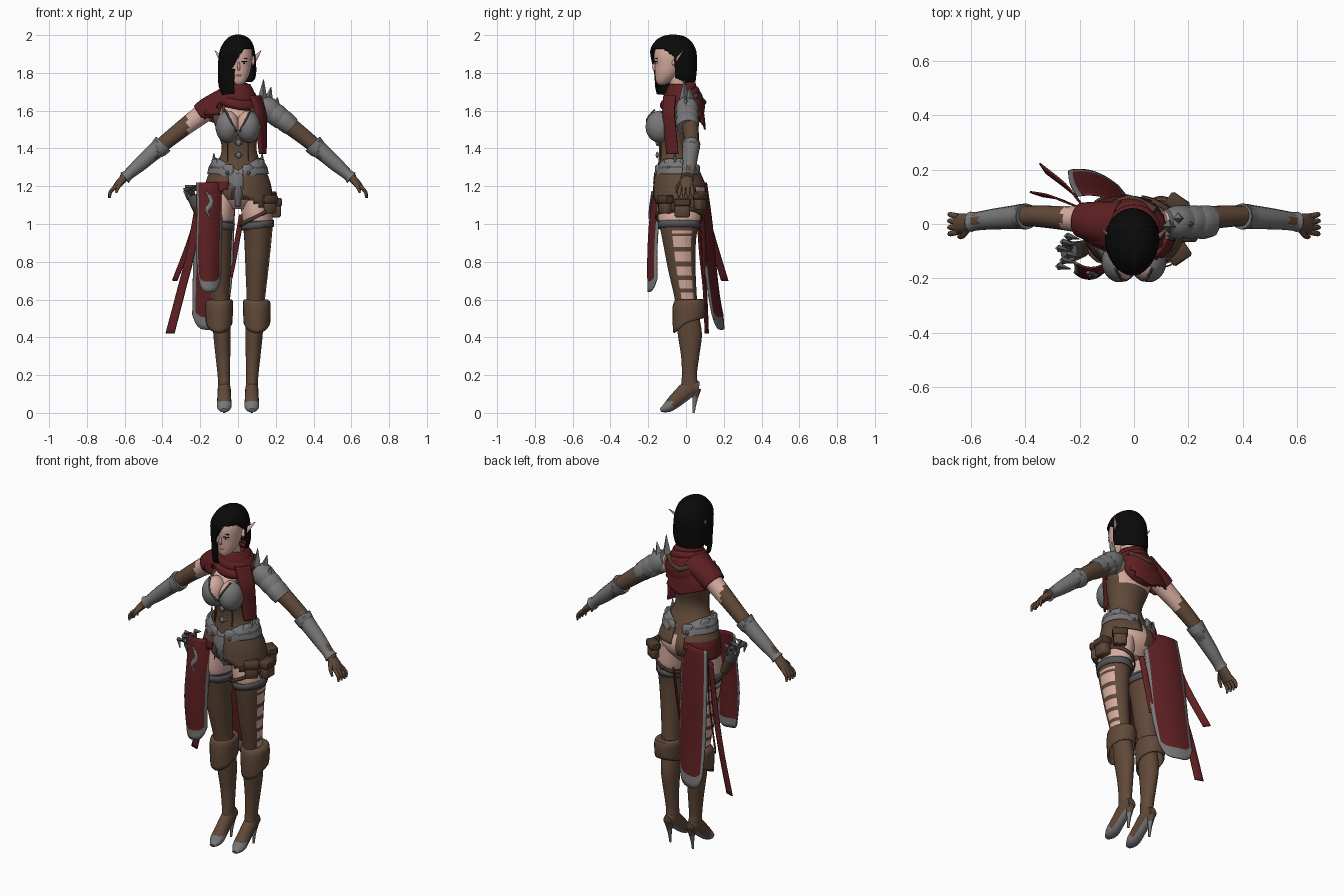
import bpy, bmesh, math
from mathutils import Vector as V

if "Cube" in bpy.data.objects:
    bpy.data.objects.remove(bpy.data.objects["Cube"])

COLOURS = {"skin": (.67, .41, .345), "hair": (.003, .003, .003), "red": (.112, .014, .016),
           "steel": (.19, .185, .185), "leather": (.118, .067, .041), "dark_leather": (.075, .042, .024),
           "dark_steel": (.09, .09, .095), "lips": (.3, .1, .09), "eye_white": (.6, .6, .6)}
MATS = {}
for key, rgb in COLOURS.items():
    m = MATS[key] = bpy.data.materials.new(key)
    m.use_nodes = True
    m.diffuse_color = (*rgb, 1)
    m.node_tree.nodes["Principled BSDF"].inputs["Base Color"].default_value = (*rgb, 1)
    m.node_tree.nodes["Principled BSDF"].inputs["Roughness"].default_value = .8


def finish(name, bm, mat, rule=None, keep=None, thick=0):
    """Trim faces, colour them by a rule, and make the object."""
    bmesh.ops.recalc_face_normals(bm, faces=bm.faces)
    if keep:
        bad = [f for f in bm.faces if not keep(f.calc_center_median())]
        bmesh.ops.delete(bm, geom=bad, context="FACES")
    names = [mat]
    for f in bm.faces:
        f.smooth = True
        k = (rule and rule(f.calc_center_median(), f.normal)) or mat
        if k not in names:
            names.append(k)
        f.material_index = names.index(k)
    me = bpy.data.meshes.new(name)
    bm.to_mesh(me)
    bm.free()
    for k in names:
        me.materials.append(MATS[k])
    me.set_sharp_from_angle(angle=math.radians(45))
    ob = bpy.data.objects.new(name, me)
    bpy.context.collection.objects.link(ob)
    if thick:
        mod = ob.modifiers.new("thickness", "SOLIDIFY")
        mod.thickness, mod.offset = thick, 0
    return ob


def spline(pts, steps):
    out = []
    for i in range(len(pts) - 1):
        a, b, c, d = (pts[max(0, min(len(pts) - 1, i + k))] for k in (-1, 0, 1, 2))
        for s in range(steps):
            t = s / steps
            out.append([q + .5 * t * (r - p + t * (2*p - 5*q + 4*r - e + t * (3*(q - r) + e - p)))
                        for p, q, r, e in zip(a, b, c, d)])
    return out + [list(pts[-1])]


def tube(name, path, mat, rule=None, flat=False, sides=16, steps=3, mirror=1, caps=True, keep=None, thick=0, dip=None):
    """Elliptical loft through (x, y, z, a, b); flat keeps each ring level."""
    rings = spline([(p[0] * mirror, *p[1:]) for p in path], steps)
    pts = [V(r[:3]) for r in rings]
    whole = (pts[-1] - pts[0]).normalized()
    ref = V((1, 0, 0)) if abs(whole.y) > .6 else V((0, 1, 0))
    bm = bmesh.new()
    loops = []
    for i, r in enumerate(rings):
        t = (pts[min(i + 1, len(pts) - 1)] - pts[max(i - 1, 0)]).normalized()
        u, w = V((1, 0, 0)), V((0, 1, 0))
        if not flat:
            w = (ref - t * ref.dot(t)).normalized()
            u = t.cross(w)
        loop = []
        for k in range(sides):
            g = math.tau * k / sides
            p = pts[i] + u * r[3] * math.cos(g) + w * r[4] * math.sin(g)
            p.z += dip(p, i / (len(rings) - 1)) if dip else 0
            loop.append(bm.verts.new(p))
        loops.append(loop)
    for a, b in zip(loops, loops[1:]):
        for k in range(sides):
            bm.faces.new((a[k], a[(k + 1) % sides], b[(k + 1) % sides], b[k]))
    if caps:
        bm.faces.new(loops[0])
        bm.faces.new(loops[-1])
    finish(name, bm, mat, rule, keep, thick)


def ball(name, c, r, mat, rule=None, seg=24):
    bm = bmesh.new()
    bmesh.ops.create_uvsphere(bm, u_segments=seg, v_segments=seg // 2, radius=1)
    for v in bm.verts:
        v.co = V(c) + V([p * q for p, q in zip(v.co, r)])
    finish(name, bm, mat, rule)


def box(name, c, size, mat, turn=0, bevel=.008):
    bm = bmesh.new()
    bmesh.ops.create_cube(bm, size=1)
    for v in bm.verts:
        v.co = V([p * q for p, q in zip(v.co, size)])
    bmesh.ops.bevel(bm, geom=bm.edges[:], offset=bevel, segments=1, affect="EDGES")
    ob = finish(name, bm, mat)
    ob.location, ob.rotation_euler = c, (0, 0, turn)


def spike(name, a, b, r, mat, sides=6):
    tube(name, [(*a, r, r), (*b, .002, .002)], mat, sides=sides, steps=1)


def panel(name, path, mat, trim=None, bow=0, round_end=0, cols=12, steps=6, skew=0):
    """Hanging cloth through (x, y, z, half width), with an edge trim."""
    rows = spline(path, steps)
    bm = bmesh.new()
    grid = []
    for i, (x, y, z, h) in enumerate(rows):
        f = i / (len(rows) - 1)
        us = [2 * k / cols - 1 for k in range(cols + 1)]
        grid.append([bm.verts.new((x + h * u, y + bow * u * u + skew * u, z + round_end * f**3 * u**4)) for u in us])
    edge = set()
    for i in range(len(rows) - 1):
        for k in range(cols):
            f = bm.faces.new((grid[i][k], grid[i][k + 1], grid[i + 1][k + 1], grid[i + 1][k]))
            if k in (0, cols - 1) or i >= len(rows) - 3:
                edge.add(tuple(round(q, 4) for q in f.calc_center_median()))
    rule = (lambda c, n: trim if tuple(round(q, 4) for q in c) in edge else None) if trim else None
    finish(name, bm, mat, rule, thick=.007)


# Torso: corset, bare chest, shoulders and left buttock
def torso_colour(c, n):
    if c.z > 1.6 or (c.z > 1.5 and n.y < 0 and abs(c.x) < .1) or (c.z > 1.52 and c.y > 0):
        return "skin"
    if c.z < 1.24 and n.y > .1 and c.x > 0 or c.z < 1.13:
        return "skin"


tube("torso", [(0, -.03, 1.08, .06, .07), (0, -.03, 1.14, .145, .12), (0, -.03, 1.2, .16, .13),
               (.003, -.045, 1.28, .14, .108), (.006, -.06, 1.36, .1, .083), (.005, -.065, 1.42, .093, .08),
               (0, -.06, 1.5, .115, .095), (0, -.04, 1.57, .135, .085), (0, -.015, 1.62, .13, .065),
               (0, -.015, 1.66, .07, .05), (0, -.035, 1.71, .04, .042), (0, -.06, 1.79, .038, .04)],
     "leather", torso_colour, flat=True, sides=32, steps=5)
for s, side in ((1, "left"), (-1, "right")):
    ball(side + "_breast_cup", (s * .055, -.138, 1.515), (.064, .076, .085), "skin",
         lambda c, n: "steel" if c.z < 1.485 + 1.9 * abs(c.x) else None, seg=32)
    tube(side + "_cup_rim", [(s * .008, -.19, 1.49, .005, .005), (s * .04, -.208, 1.55, .005, .005),
                             (s * .068, -.165, 1.605, .005, .005)], "dark_steel", sides=6)
    tube(side + "_chest_strap", [(s * .08, -.13, 1.59, .008, .004), (s * .07, -.09, 1.64, .008, .004),
                                 (s * .04, -.06, 1.7, .008, .004)], "dark_leather", sides=6)
    box(side + "_corset_seam", (s * .055, -.13, 1.39), (.006, .012, .12), "dark_leather", bevel=.002)
for z in (1.43, 1.365):
    box("corset_clasp", (.003, -.146, z), (.044, .014, .016), "steel", bevel=.005)
    ball("clasp_stud", (.003, -.152, z), (.013, .009, .018), "steel", seg=8)

# Armoured belt, dipping at front and back, with hip plates
tube("waist_belt", [(0, -.04, 1.25, .158, .122), (0, -.045, 1.29, .148, .117), (0, -.05, 1.33, .12, .1)], "steel",
     lambda c, n: "dark_steel" if 1.29 < c.z < 1.3 else None, flat=True, sides=28, steps=4, caps=False, thick=.01,
     dip=lambda p, f: -.07 * max(0, 1 - abs(p.x) / .1) * (1 - .3 * f) + .015 * min(1, abs(p.x) / .1))
for k in range(8):
    g = math.tau * (k + .5) / 8
    x, y = math.cos(g), math.sin(g)
    box("belt_plate", (.134 * x, -.045 + .11 * y, 1.31 if abs(x) > .5 else 1.28), (.022, .06, .07), "steel", g, .01)
    ball("belt_stud", (.147 * x, -.045 + .122 * y, 1.3 if abs(x) > .5 else 1.27), (.01, .01, .012), "dark_steel", seg=8)
for s in (1, -1):
    spike("belt_point", (s * .125, -.055, 1.3), (s * .128, -.06, 1.375), .02, "steel", 4)
    tube("front_tassel", [(s * .02, -.17, 1.2, .008, .006), (s * .035, -.17, 1.13, .003, .003)], "steel", sides=6)
panel("front_plate", [(0, -.165, 1.27, .065), (0, -.168, 1.19, .045), (0, -.13, 1.09, .012)], "steel", bow=.03)

# Hip wraps: leather on the left, cloth on the right
hips = [(0, -.03, 1.06, .187, .142), (0, -.03, 1.14, .18, .142), (0, -.035, 1.21, .17, .135), (0, -.045, 1.28, .146, .115)]
tube("left_hip_skirt", hips, "leather", lambda c, n: "dark_leather" if c.z < 1.18 - c.x * .55 else None,
     flat=True, sides=40, steps=5, caps=False, thick=.008,
     keep=lambda c: c.x > .03 and c.z > 1.155 - .5 * c.x and (c.y < .05 or c.z > 1.2))
tube("right_hip_wrap", hips, "red", lambda c, n: "leather" if c.z > 1.23 else None, flat=True, sides=40, steps=5,
     caps=False, thick=.008, keep=lambda c: c.x < -.04 and c.z > 1.22 + .55 * c.x)


# Legs, laced stockings, cuffs and heeled boots
def leg_colour(c, n):
    out = n.x if c.x > 0 else -n.x
    if c.z > 1.015:
        return "skin"
    if c.z > .985:
        return "dark_steel"
    if out > .8 and n.y > -.3 and .6 < c.z < .96 and (c.z * 14) % 1 > .3:
        return "skin"


for s, side in ((1, "left"), (-1, "right")):
    tube(side + "_leg", [(.085, -.03, 1.16, .075, .11), (.1, -.035, 1.05, .081, .115), (.105, -.037, .99, .078, .102),
                         (.105, -.035, .9, .071, .087), (.1, -.021, .75, .06, .072), (.095, -.003, .62, .05, .06),
                         (.089, .006, .54, .048, .058), (.085, .02, .42, .046, .064), (.08, .022, .3, .039, .048),
                         (.075, .018, .2, .033, .04), (.073, .02, .13, .032, .048)],
         "leather", leg_colour, flat=True, sides=32, steps=6, mirror=s)
    tube(side + "_garter", [(.104, -.037, .975, .082, .106), (.104, -.037, 1.012, .083, .108)], "dark_steel", flat=True,
         steps=1, mirror=s, caps=False, thick=.008, dip=lambda p, f: .12 * (abs(p.x) - .1))
    tube(side + "_knee_cuff", [(.09, .005, .597, .05, .058), (.098, .014, .587, .068, .08), (.1, .016, .535, .069, .084),
                               (.1, .015, .475, .067, .078)], "leather", flat=True, mirror=s, caps=False, thick=.008,
         sides=20, dip=lambda p, f: -.05 * f * max(0, -p.y / .06) + .03 * f * max(0, p.y / .1))
    tube(side + "_foot", [(.073, .07, .135, .03, .024), (.073, .02, .13, .045, .034), (.073, -.045, .075, .04, .037),
                          (.073, -.095, .032, .029, .038), (.073, -.135, .014, .01, .016)], "leather",
         lambda c, n: "steel" if n.z < -.5 or c.y < -.075 and c.z < .06 else None, mirror=s, steps=5)
    tube(side + "_heel", [(.073, .055, .13, .026, .026), (.073, .046, .06, .011, .012), (.073, .04, 0, .006, .006)],
         "steel", lambda c, n: "leather" if c.z > .08 else None, mirror=s, sides=8)
    # Arms, bracers, gloved hands
    tube(side + "_arm", [(.11, .005, 1.615, .045, .045), (.17, .012, 1.595, .052, .052), (.22, .018, 1.56, .05, .047),
                         (.3, .025, 1.5, .045, .042), (.4, .03, 1.42, .04, .038), (.5, .02, 1.335, .036, .035),
                         (.61, .007, 1.24, .023, .028)], "skin",
         lambda c, n, lim=(.2 if s > 0 else .268): "leather" if abs(c.x) > lim else None, mirror=s, steps=5)
    tube(side + "_bracer", [(.395, .028, 1.425, .054, .048), (.42, .027, 1.4, .05, .046), (.44, .025, 1.385, .044, .044),
                            (.52, .018, 1.315, .038, .038), (.58, .01, 1.262, .029, .034), (.6, .008, 1.245, .036, .038)],
         "steel", lambda c, n: "dark_steel" if .425 < abs(c.x) < .436 else None, mirror=s, sides=12)
    spike(side + "_elbow_point", (s * .41, .02, 1.435), (s * .39, .015, 1.475), .022, "steel")
    tube(side + "_palm", [(.595, .008, 1.252, .022, .028), (.63, .003, 1.215, .02, .036), (.655, 0, 1.185, .015, .036)],
         "leather", mirror=s, sides=12)
    for k in range(4):
        y = -.032 + .021 * k
        tube(side + "_finger", [(.645, y * .9, 1.2, .011, .011), (.675, y * 1.1, 1.17, .01, .01),
                                (.684 - .004 * abs(k - 1.5), y * 1.2, 1.138, .005, .005)], "leather", mirror=s, sides=8)
    tube(side + "_thumb", [(.61, -.015, 1.23, .013, .012), (.632, -.045, 1.2, .011, .01), (.645, -.047, 1.165, .006, .006)],
         "leather", mirror=s, sides=8)
    # Pointed ears
    tube(side + "_ear", [(.066, -.07, 1.855, .022, .008), (.09, -.045, 1.878, .014, .006), (.122, -.015, 1.918, .002, .002)],
         "skin", mirror=s, sides=8)

# Left shoulder armour with tall points
for k in range(3):
    x, z = .135 + .045 * k, 1.625 - .033 * k
    tube("left_pauldron_plate", [(x - .015, .005, z + .012, .046, .05), (x + .02, .006, z - .012, .063 - .004 * k, .062),
                                 (x + .058, .01, z - .045, .058 - .004 * k, .058)], "steel", sides=12)
for a, b in (((.13, -.01, 1.66), (.135, -.01, 1.765)), ((.16, .02, 1.65), (.175, .02, 1.725)), ((.2, .0, 1.62), (.21, 0, 1.67))):
    spike("left_pauldron_point", a, b, .026, "steel", 4)

# Cowl, shoulder mantle, hood and scarf end
tube("mantle", [(-.03, .0, 1.55, .17, .1), (-.035, -.005, 1.59, .16, .1), (-.025, -.01, 1.64, .14, .095),
                (-.01, -.02, 1.69, .095, .085), (0, -.025, 1.74, .06, .06)], "red", flat=True, sides=32, steps=4,
     caps=False, thick=.01, keep=lambda c: not (c.y < .02 and c.x > -.1 and c.z < 1.635) and
     not (c.x > .07 and c.z < 1.62) and not (c.y < .02 and c.z < 1.575),
     dip=lambda p, f: -.05 * (1 - f) * max(0, p.y / .1) * max(0, 1 - abs(p.x + .03) / .15))
tube("right_shoulder_drape", [(-.05, 0, 1.68, .05, .08), (-.11, .004, 1.635, .06, .075), (-.16, .01, 1.603, .062, .068),
                              (-.195, .015, 1.578, .058, .06)], "red", sides=24, steps=4, caps=False, thick=.008,
     keep=lambda c: c.z > 1.56)
for r, z in ((.106, 1.66), (.09, 1.695), (.073, 1.725)):
    tube("cowl_fold", [(0, -.025, z - .03, r - .006, r - .006), (0, -.025, z - .012, r + .01, r + .006),
                       (0, -.025, z + .012, r + .004, r + .002), (0, -.025, z + .028, r - .02, r - .02)],
         "red", flat=True, sides=24, caps=False, dip=lambda p, f: .2 * p.y - .15 * p.x)
ball("hood", (-.015, .035, 1.62), (.115, .065, .095), "red")
tube("hood_rim", [(-.1, .05, 1.68, .014, .014), (-.02, .092, 1.645, .016, .016), (.08, .05, 1.68, .014, .014)], "dark_leather")
panel("scarf_end", [(.09, -.105, 1.68, .03), (.12, -.11, 1.58, .028), (.125, -.1, 1.47, .025), (.13, -.09, 1.37, .018)],
      "red", bow=.02, skew=.03)

# Head and face
tube("head", [(.004, -.13, 1.735, .014, .014), (.004, -.12, 1.752, .034, .038), (.004, -.103, 1.79, .056, .06),
              (.004, -.09, 1.84, .068, .076), (.004, -.085, 1.9, .072, .084), (.004, -.08, 1.95, .06, .07),
              (.004, -.08, 1.975, .02, .02)], "skin", flat=True, sides=28, steps=4)
tube("nose", [(.004, -.163, 1.86, .004, .005), (.004, -.171, 1.83, .008, .009), (.004, -.166, 1.812, .006, .006)],
     "skin", flat=True, sides=10)
ball("mouth", (.004, -.157, 1.786), (.019, .007, .008), "lips", seg=12)
for x in (.033, -.027):
    ball("eye", (x, -.154, 1.852), (.014, .007, .007), "eye_white", seg=12)
    ball("iris", (x, -.159, 1.852), (.006, .004, .006), "hair", seg=8)
    box("eyelash", (x, -.158, 1.861), (.032, .008, .005), "hair", .3 * (1 if x > 0 else -1), .001)
    box("brow", (x, -.158, 1.877), (.034, .008, .006), "hair", .3 * (1 if x > 0 else -1), .001)


# Bobbed hair with one long tapering lock over the right side of the face
def hair_keep(c):
    if c.y > -.06:
        return c.z > 1.755 + max(0, -.01 - c.y) * .4
    edge = -.035 + .6 * (c.z - 1.82) if c.z > 1.82 else -.02
    if c.x > edge:
        return c.z > 1.93 - max(0, c.y + .12) * .8
    return c.z > 1.685 + .9 * max(0, abs(c.y + .115) - .03)


tube("hair", [(-.035, -.085, 1.685, .045, .065), (-.015, -.062, 1.73, .083, .098), (-.006, -.057, 1.79, .097, .108),
              (-.005, -.062, 1.86, .096, .116), (-.004, -.068, 1.92, .088, .117), (0, -.068, 1.965, .068, .092),
              (0, -.068, 1.99, .04, .056), (0, -.068, 2, .006, .008)], "hair", flat=True, sides=96, steps=12,
     keep=hair_keep, thick=.008)

# Cloth tabards, emblem and ribbons
panel("front_tabard", [(-.145, -.16, 1.22, .075), (-.15, -.187, 1.05, .066), (-.155, -.2, .85, .066), (-.15, -.2, .64, .058)],
      "red", "steel", .035, .07, skew=.012)
panel("back_tabard", [(-.11, .1, 1.22, .1), (-.125, .13, 1, .104), (-.135, .158, .7, .104), (-.15, .192, .44, .092)],
      "red", "steel", -.025, .08, skew=-.028)
tube("tabard_emblem", [(-.17, -.178, 1.17, .008, .006), (-.14, -.186, 1.12, .012, .006), (-.165, -.192, 1.07, .01, .006),
                       (-.14, -.194, 1.03, .004, .006)], "steel", sides=6)
panel("long_ribbon", [(-.2, .06, 1.14, .02), (-.25, .08, .85, .022), (-.3, .1, .65, .022), (-.36, .11, .42, .023)],
      "red", cols=3, skew=-.008)
panel("short_ribbon", [(-.2, .08, 1.14, .015), (-.24, .13, .95, .014), (-.335, .205, .7, .012)], "red", cols=3, skew=-.018)
panel("inner_ribbon", [(.02, .085, 1.05, .012), (-.01, .095, .88, .012), (-.04, .1, .72, .01)], "red", cols=3, skew=-.01)

# Right hip quiver with barbed bolts
tube("hip_quiver", [(-.185, -.09, 1.02, .024, .03), (-.22, -.1, 1.1, .03, .036), (-.24, -.1, 1.15, .033, .04)], "dark_leather",
     lambda c, n: "dark_steel" if c.z > 1.1 else None)
for k in range(6):
    y = -.155 + .022 * k
    a, b = (-.225, -.1, 1.14), (-.278 + .016 * (k % 3), y, 1.178 + .014 * (k % 2))
    tube("bolt_shaft", [(*a, .006, .006), (*b, .007, .007)], "dark_steel", sides=6, steps=1)
    spike("bolt_barb", b, (b[0] + .045, y - .01, b[2] + .012), .014, "dark_steel", 4)
    spike("bolt_barb", b, (b[0] + .01, y, b[2] - .05), .013, "steel", 4)

# Left hip pouches and strap
for c, size, turn in (((.2, -.02, 1.085), (.055, .08, .1), 0), ((.165, -.11, 1.1), (.07, .05, .09), .6),
                      ((.16, .075, 1.12), (.07, .045, .09), -.6)):
    box("pouch", c, size, "leather", turn)
    box("pouch_flap", (c[0], c[1], c[2] + .03), (size[0] + .012, size[1] + .012, .045), "dark_leather", turn)
tube("thigh_strap", [(.1, -.037, 1.03, .09, .124), (.1, -.037, 1.05, .09, .124)], "dark_leather", flat=True, steps=1, caps=False,
     thick=.006, dip=lambda p, f: .5 * (p.x - .1))
